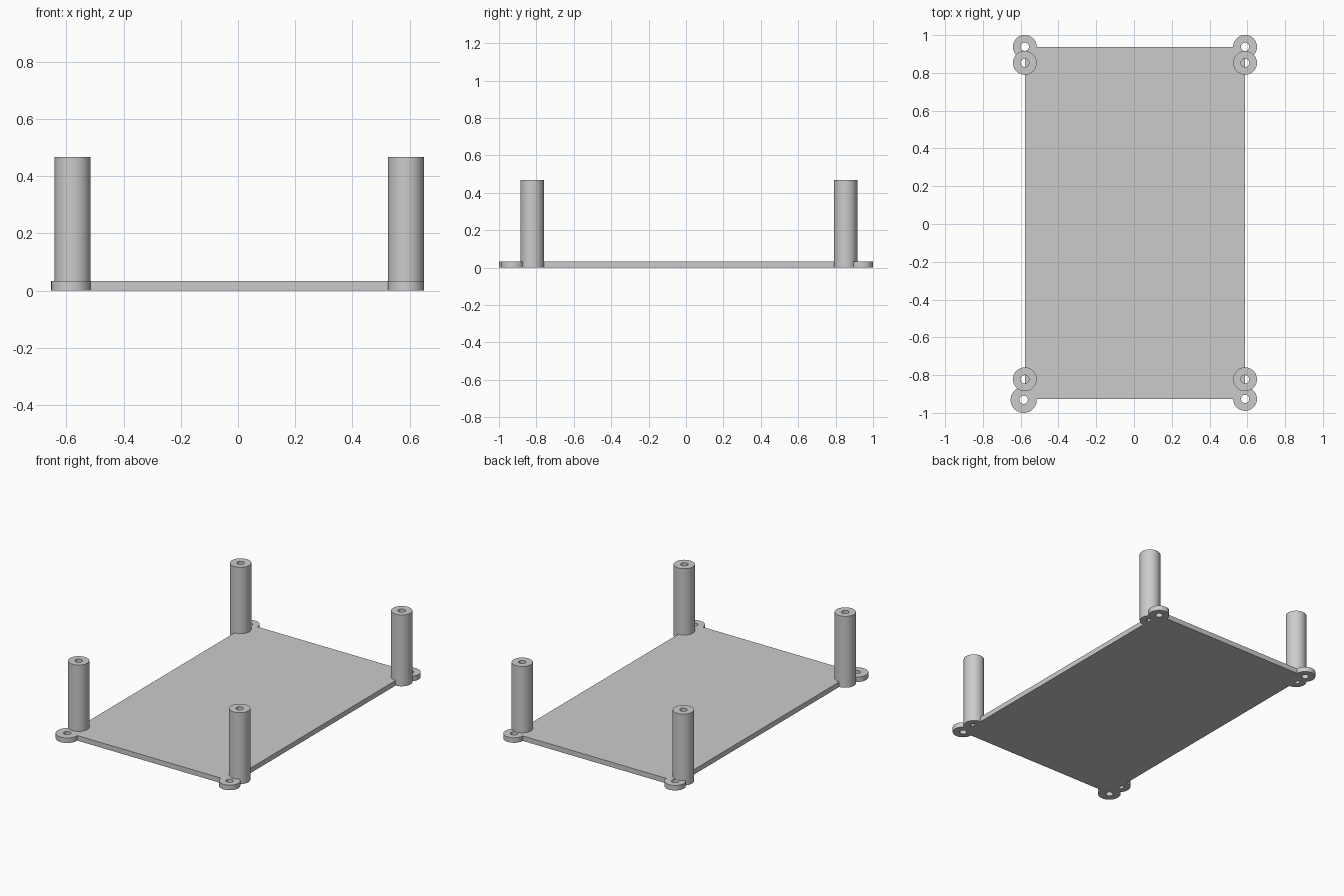
import bpy, bmesh, math

if "Cube" in bpy.data.objects:
    bpy.data.objects.remove(bpy.data.objects["Cube"])

T = 0.033          # plate thickness
POST_H = 0.467     # post height
R, HOLE = 0.063, 0.022
X0, X1 = -0.578, 0.588
Y0, Y1 = -0.926, 0.938
SEG = 48

grey = bpy.data.materials.new("light grey")
grey.diffuse_color = (0.6, 0.6, 0.6, 1)
grey.use_nodes = True
grey.node_tree.nodes["Principled BSDF"].inputs["Base Color"].default_value = grey.diffuse_color


def make_object(name, bm):
    bmesh.ops.recalc_face_normals(bm, faces=bm.faces)
    mesh = bpy.data.meshes.new(name)
    bm.to_mesh(mesh)
    bm.free()
    mesh.materials.append(grey)
    ob = bpy.data.objects.new(name, mesh)
    bpy.context.collection.objects.link(ob)
    return ob


def cylinder(name, x, y, r, z0, z1):
    bm = bmesh.new()
    bmesh.ops.create_cone(bm, cap_ends=True, segments=SEG, radius1=r, radius2=r, depth=z1 - z0)
    bmesh.ops.translate(bm, verts=bm.verts, vec=(x, y, (z0 + z1) / 2))
    return make_object(name, bm)


def tube(name, x, y, r, hole, h):
    bm = bmesh.new()
    rings = []
    for rad, z in ((r, 0), (r, h), (hole, h), (hole, 0)):
        rings.append([bm.verts.new((x + rad * math.cos(2 * math.pi * i / SEG),
                                    y + rad * math.sin(2 * math.pi * i / SEG), z))
                      for i in range(SEG)])
    for k in range(4):
        a, b = rings[k], rings[(k + 1) % 4]
        for i in range(SEG):
            j = (i + 1) % SEG
            bm.faces.new((a[i], a[j], b[j], b[i]))
    return make_object(name, bm)


def boolean(target, tool, operation):
    mod = target.modifiers.new(operation.lower(), 'BOOLEAN')
    mod.operation, mod.object, mod.solver = operation, tool, 'EXACT'
    bpy.context.view_layer.objects.active = target
    bpy.ops.object.modifier_apply(modifier=mod.name)
    bpy.data.objects.remove(tool)


def smooth(ob):
    bpy.ops.object.select_all(action='DESELECT')
    ob.select_set(True)
    bpy.context.view_layer.objects.active = ob
    bpy.ops.object.shade_smooth_by_angle(angle=math.radians(30))


# base plate
bm = bmesh.new()
bmesh.ops.create_cube(bm, size=1)
bmesh.ops.scale(bm, verts=bm.verts, vec=(X1 - X0, Y1 - Y0, T))
bmesh.ops.translate(bm, verts=bm.verts, vec=((X0 + X1) / 2, (Y0 + Y1) / 2, T / 2))
plate = make_object("base_plate", bm)

# round mounting ears on the corners, the front left one slightly larger
ears = [(-0.584, -0.931, 0.069), (X1, Y0, R), (X0, Y1, R), (X1, Y1, R)]
for x, y, r in ears:
    boolean(plate, cylinder("ear", x, y, r, 0, T), 'UNION')
for x, y, r in ears:
    boolean(plate, cylinder("hole_cutter", x, y, HOLE, -0.1, 0.1), 'DIFFERENCE')
smooth(plate)

# hollow standoff posts
for side, x in (("left", X0), ("right", X1)):
    for end, y in (("front", -0.822), ("back", 0.853)):
        smooth(tube(f"{end}_{side}_post", x, y, R, HOLE, POST_H))
